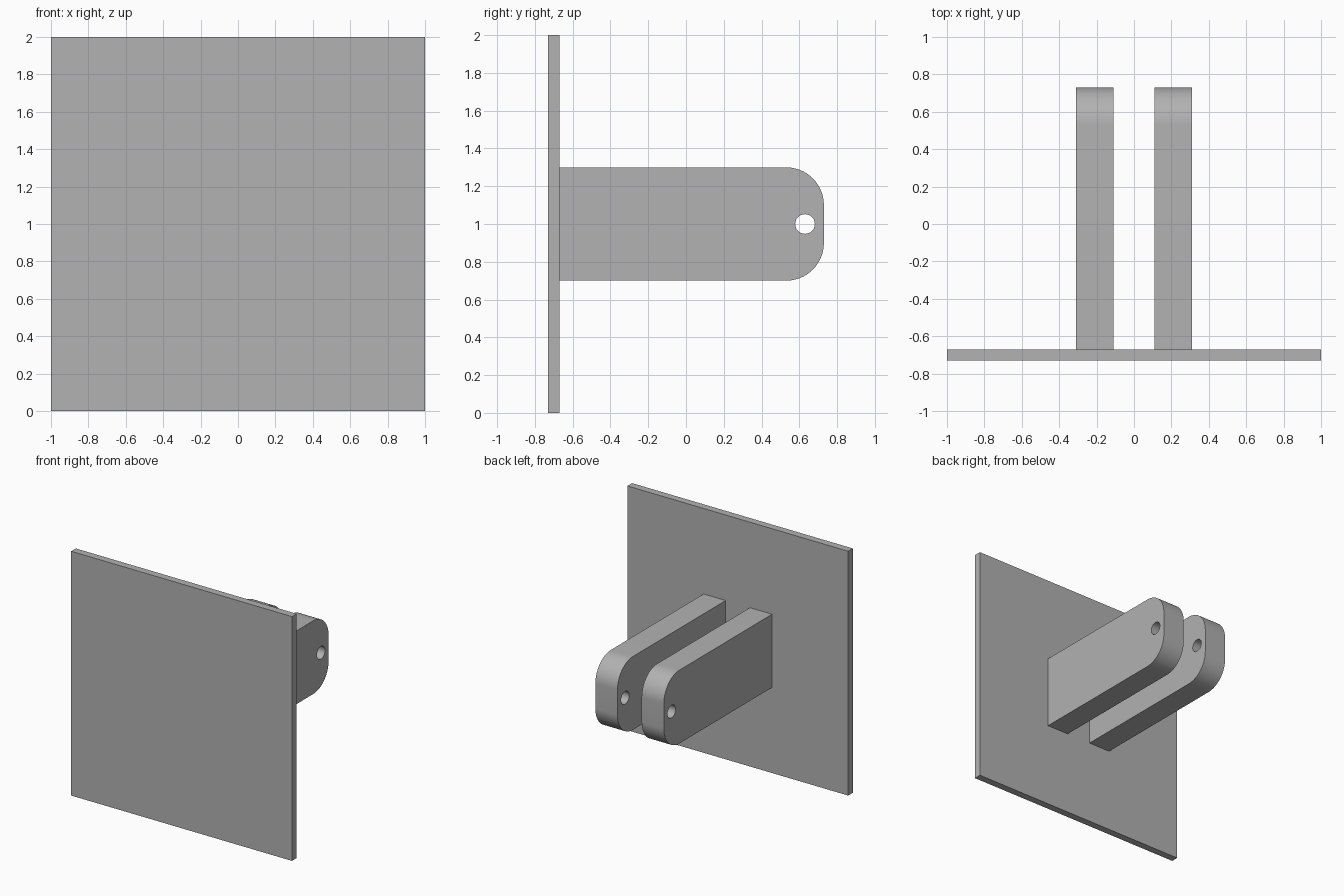
import bpy
import bmesh
import math
from mathutils import Matrix, Vector

cube = bpy.data.objects.get("Cube")
if cube:
    bpy.data.objects.remove(cube, do_unlink=True)

grey = bpy.data.materials.new("plain_grey")
grey.use_nodes = True
colour = (0.445, 0.445, 0.445, 1)
grey.diffuse_color = colour
grey.node_tree.nodes["Principled BSDF"].inputs["Base Color"].default_value = colour


def add_object(name, bm):
    mesh = bpy.data.meshes.new(name)
    bm.to_mesh(mesh)
    bm.free()
    mesh.materials.append(grey)
    obj = bpy.data.objects.new(name, mesh)
    bpy.context.collection.objects.link(obj)
    return obj


def box(low, high):
    low, high = Vector(low), Vector(high)
    bm = bmesh.new()
    bmesh.ops.create_cube(bm, size=1, matrix=Matrix.Translation((low + high) / 2)
                          @ Matrix.Diagonal((high - low).to_4d()))
    return bm


def arm(name, side):
    # Bar with its two far corners rounded
    inner, outer = sorted((side * 0.11, side * 0.31))
    bm = box((inner, -0.67, 0.7), (outer, 0.73, 1.3))
    far_edges = [e for e in bm.edges
                 if all(v.co.y > 0 for v in e.verts)
                 and abs(e.verts[0].co.x - e.verts[1].co.x) > 0.1]
    bmesh.ops.bevel(bm, geom=far_edges, offset=0.2, segments=16,
                    profile=0.5, affect='EDGES')
    obj = add_object(name, bm)

    # Pin hole through the bar
    bm = bmesh.new()
    bmesh.ops.create_cone(bm, cap_ends=True, segments=32, radius1=0.052,
                          radius2=0.052, depth=0.4,
                          matrix=Matrix.Translation((side * 0.21, 0.63, 1))
                          @ Matrix.Rotation(math.pi / 2, 4, 'Y'))
    cutter = add_object("hole_cutter", bm)
    cutter.hide_render = True
    cut = obj.modifiers.new("pin_hole", 'BOOLEAN')
    cut.operation = 'DIFFERENCE'
    cut.solver = 'EXACT'
    cut.object = cutter

    bpy.ops.object.select_all(action='DESELECT')
    obj.select_set(True)
    bpy.context.view_layer.objects.active = obj
    bpy.ops.object.modifier_apply(modifier=cut.name)
    bpy.data.objects.remove(cutter, do_unlink=True)
    bpy.ops.object.shade_smooth_by_angle(angle=math.radians(30))


# Square mounting plate
add_object("mounting_plate", box((-1, -0.73, 0), (1, -0.67, 2)))

# Pair of clevis arms
arm("left_arm", 1)
arm("right_arm", -1)
